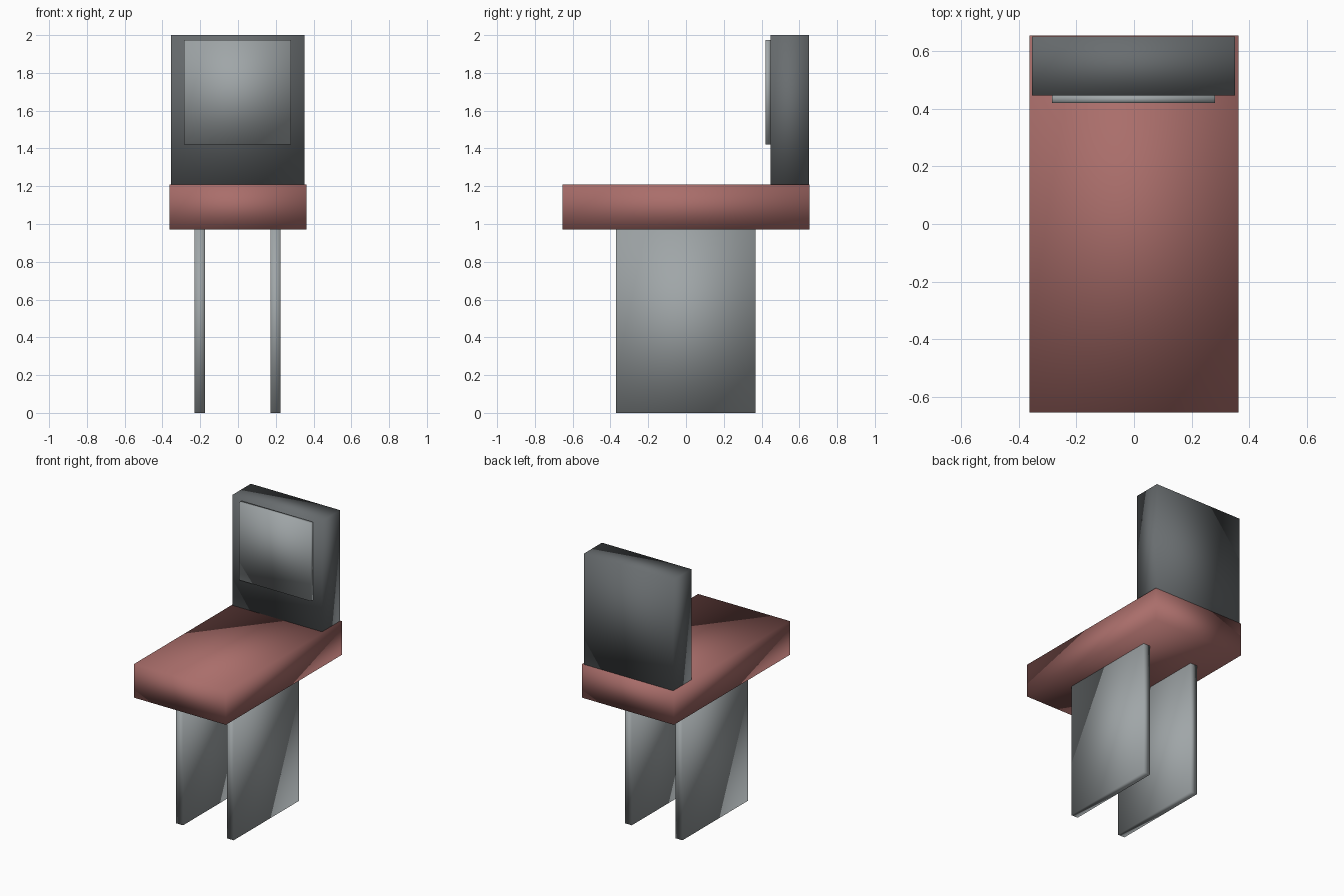
import bpy
import bmesh
from mathutils import Vector

cube = bpy.data.objects.get("Cube")
if cube:
    bpy.data.objects.remove(cube, do_unlink=True)


def make_material(name, rgb):
    mat = bpy.data.materials.new(name)
    mat.use_nodes = True
    colour = (*rgb, 1.0)
    mat.diffuse_color = colour
    mat.node_tree.nodes["Principled BSDF"].inputs["Base Color"].default_value = colour
    return mat


def make_box(name, low, high, mat):
    """Softly shaded box spanning two opposite corners."""
    low, high = Vector(low), Vector(high)
    size = high - low
    mesh = bpy.data.meshes.new(name)
    bm = bmesh.new()
    bmesh.ops.create_cube(bm, size=1.0)
    bmesh.ops.scale(bm, vec=size, verts=bm.verts)
    for face in bm.faces:
        face.smooth = True
    bm.to_mesh(mesh)
    bm.free()
    mesh.materials.append(mat)
    obj = bpy.data.objects.new(name, mesh)
    obj.location = (low + high) / 2
    bpy.context.collection.objects.link(obj)
    return obj


red = make_material("dusty red", (0.40, 0.155, 0.145))
dark_grey = make_material("dark grey", (0.14, 0.153, 0.16))
light_grey = make_material("light grey", (0.35, 0.38, 0.39))

SEAT_BOTTOM, SEAT_TOP = 0.97, 1.21

# Seat slab
make_box("seat", (-0.363, -0.655, SEAT_BOTTOM), (0.363, 0.655, SEAT_TOP), red)

# Backrest and the raised pad on its front
make_box("backrest", (-0.355, 0.447, SEAT_TOP), (0.351, 0.652, 2.0), dark_grey)
make_box("backrest_pad", (-0.285, 0.42, 1.42), (0.281, 0.447, 1.975), light_grey)

# Two upright leg panels
for name, x in (("right_leg", -0.202), ("left_leg", 0.198)):
    make_box(name, (x - 0.027, -0.37, 0), (x + 0.027, 0.367, SEAT_BOTTOM), light_grey)
